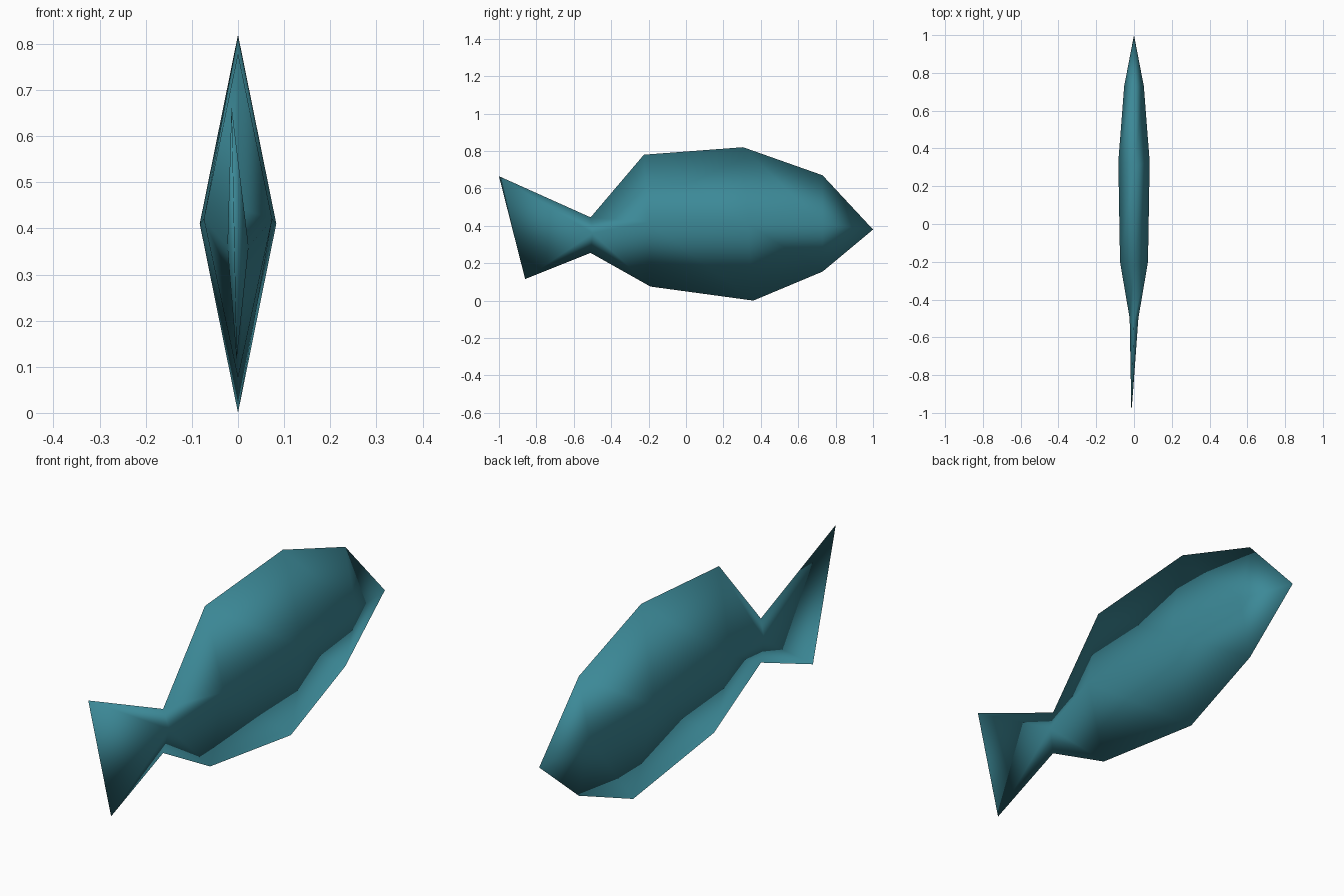
import bpy

if "Cube" in bpy.data.objects:
    bpy.data.objects.remove(bpy.data.objects["Cube"])

# Diamond cross-sections, tail stalk to head:
# (top y, top z), (bottom y, bottom z), (side y, side z), half width
stations = [
    ((-0.51, 0.445), (-0.51, 0.255), (-0.50, 0.36), 0.023),
    ((-0.225, 0.78), (-0.19, 0.075), (-0.20, 0.42), 0.074),
    ((0.305, 0.82), (0.36, 0.0), (0.33, 0.41), 0.083),
    ((0.73, 0.67), (0.73, 0.155), (0.73, 0.41), 0.052),
]
verts, faces = [], []
for (ty, tz), (by, bz), (sy, sz), w in stations:
    verts += [(0, ty, tz), (w, sy, sz), (0, by, bz), (-w, sy, sz)]

# Body skin between neighbouring sections
for s in range(len(stations) - 1):
    for k in range(4):
        a, b = s * 4 + k, s * 4 + (k + 1) % 4
        faces.append((a, b, b + 4, a + 4))

# Pointed nose
nose = len(verts)
verts.append((0, 1.0, 0.38))
last = nose - 4
faces += [(last + k, last + (k + 1) % 4, nose) for k in range(4)]

# Tail fin: wedge closing to a thin trailing edge
top, bottom = nose + 1, nose + 2
verts += [(-0.014, -1.0, 0.665), (-0.003, -0.86, 0.115)]
faces += [(0, top, 1), (1, top, bottom), (1, bottom, 2),
          (0, 3, top), (3, bottom, top), (3, 2, bottom)]

mesh = bpy.data.meshes.new("fish_body")
mesh.from_pydata(verts, [], faces)
mesh.update()
fish = bpy.data.objects.new("fish_body", mesh)
bpy.context.collection.objects.link(fish)

# Consistent outward normals, smooth shading
bpy.context.view_layer.objects.active = fish
fish.select_set(True)
bpy.ops.object.mode_set(mode='EDIT')
bpy.ops.mesh.select_all(action='SELECT')
bpy.ops.mesh.normals_make_consistent(inside=False)
bpy.ops.object.mode_set(mode='OBJECT')
bpy.ops.object.shade_smooth()

teal = bpy.data.materials.new("teal")
teal.diffuse_color = (0.045, 0.25, 0.31, 1)
teal.use_nodes = True
teal.node_tree.nodes["Principled BSDF"].inputs["Base Color"].default_value = teal.diffuse_color
mesh.materials.append(teal)
